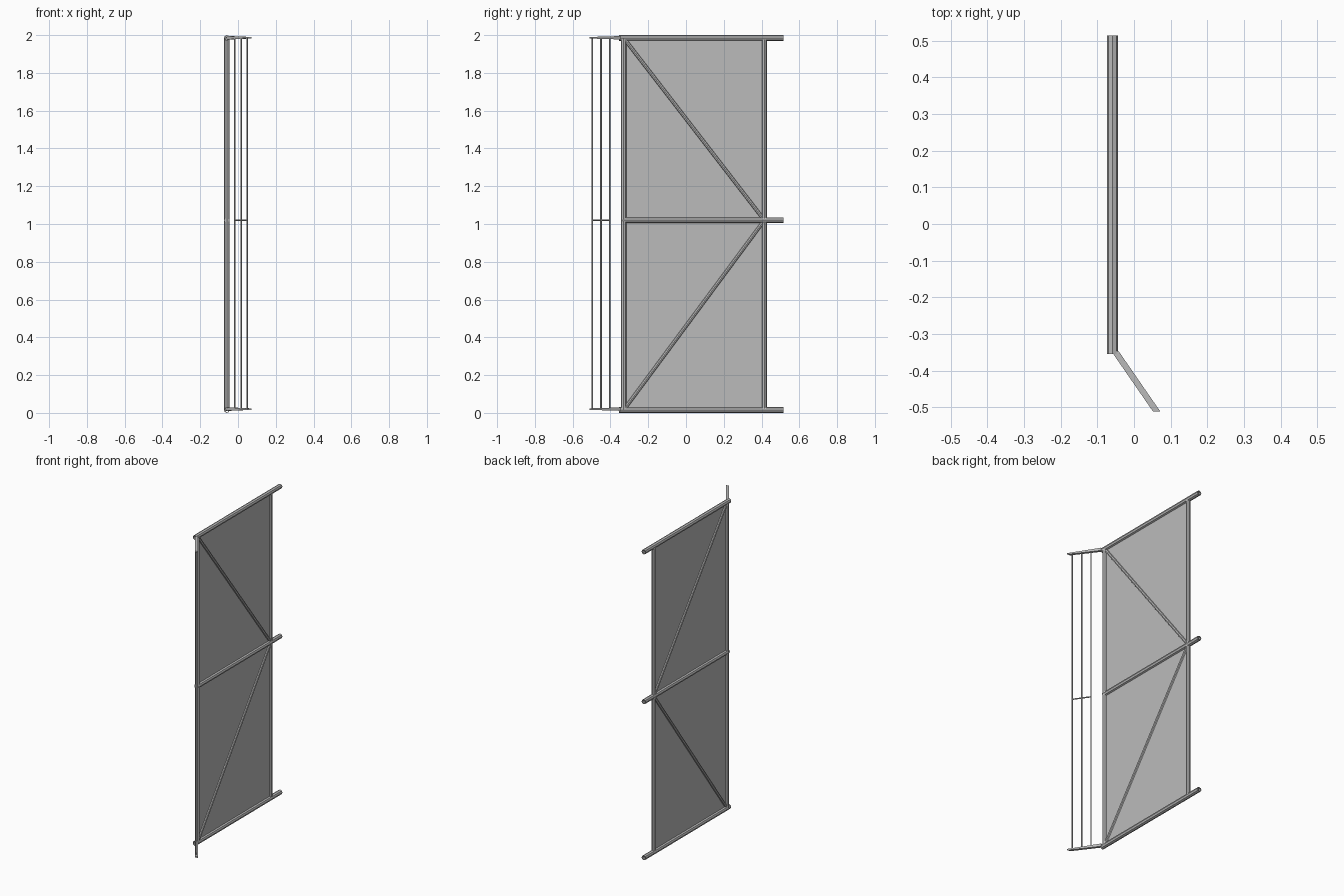
import bpy, bmesh, math
from mathutils import Vector

old = bpy.data.objects.get("Cube")
if old:
    bpy.data.objects.remove(old, do_unlink=True)

steel = bpy.data.materials.new("galvanised_grey")
steel.diffuse_color = (0.5, 0.5, 0.5, 1)
steel.use_nodes = True
steel.node_tree.nodes["Principled BSDF"].inputs["Base Color"].default_value = (0.5, 0.5, 0.5, 1)

X = -0.059               # plane of the gate
FRONT, BACK = -0.33, 0.415
LOW, MID, TOP = 0.015, 1.02, 1.985


def add_object(name, bm):
    bmesh.ops.recalc_face_normals(bm, faces=bm.faces)
    mesh = bpy.data.meshes.new(name)
    bm.to_mesh(mesh)
    bm.free()
    mesh.materials.append(steel)
    obj = bpy.data.objects.new(name, mesh)
    bpy.context.collection.objects.link(obj)
    return obj


def tube(name, a, b, radius, hollow=False, sides=8):
    """Straight tube between two points, with a corner facing up."""
    a, b = Vector(a), Vector(b)
    bm = bmesh.new()
    bmesh.ops.create_cone(bm, cap_ends=not hollow, segments=sides,
                          radius1=radius, radius2=radius, depth=(b - a).length)
    obj = add_object(name, bm)
    obj.location = (a + b) / 2
    obj.rotation_euler = (b - a).to_track_quat('Z', 'Y').to_euler()
    if hollow:
        wall = obj.modifiers.new("wall", 'SOLIDIFY')
        wall.thickness = 0.004
        wall.offset = -1
    return obj


# Horizontal rails, running past the rear post
for name, z, start in (("bottom_rail", LOW, -0.355),
                       ("middle_rail", MID, -0.34),
                       ("top_rail", TOP, -0.355)):
    tube(name, (X, start, z), (X, 0.515, z), 0.015, hollow=True)

# Upright posts
tube("front_post", (X, FRONT, LOW), (X, FRONT, TOP), 0.0145)
tube("rear_post", (X, BACK, LOW), (X, BACK, TOP), 0.0125)

# Diagonal braces meeting at the middle of the rear post
for name, z in (("lower_brace", LOW), ("upper_brace", TOP)):
    tube(name, (X, FRONT, z), (X, BACK, MID), 0.01)

# Thin infill sheet
bm = bmesh.new()
bmesh.ops.create_cube(bm, size=1)
sheet = add_object("infill_sheet", bm)
sheet.scale = (0.002, BACK - FRONT, TOP - LOW)
sheet.location = (X, (FRONT + BACK) / 2, (TOP + LOW) / 2)


# Angled arms, tapering in height towards the free end
def arm(name, z):
    bm = bmesh.new()
    rings = []
    for x, y, h in ((-0.052, -0.347, 0.009), (0.062, -0.512, 0.004)):
        rings.append([bm.verts.new((x + sx * 0.01, y, z + sz * h))
                      for sx, sz in ((-1, -1), (1, -1), (1, 1), (-1, 1))])
    bm.faces.new(rings[0])
    bm.faces.new(rings[1])
    for i in range(4):
        j = (i + 1) % 4
        bm.faces.new((rings[0][i], rings[0][j], rings[1][j], rings[1][i]))
    return add_object(name, bm)


arm("lower_arm", 0.02)
arm("upper_arm", 1.986)

# Wires strung between the arms, tied by a short strut
wires = [(-0.016, -0.404), (0.016, -0.45), (0.048, -0.496)]
for i, (x, y) in enumerate(wires):
    tube("wire_%d" % (i + 1), (x, y, 0.02), (x, y, 1.986), 0.004)
tube("wire_strut", (*wires[0], MID), (*wires[2], MID), 0.004)
